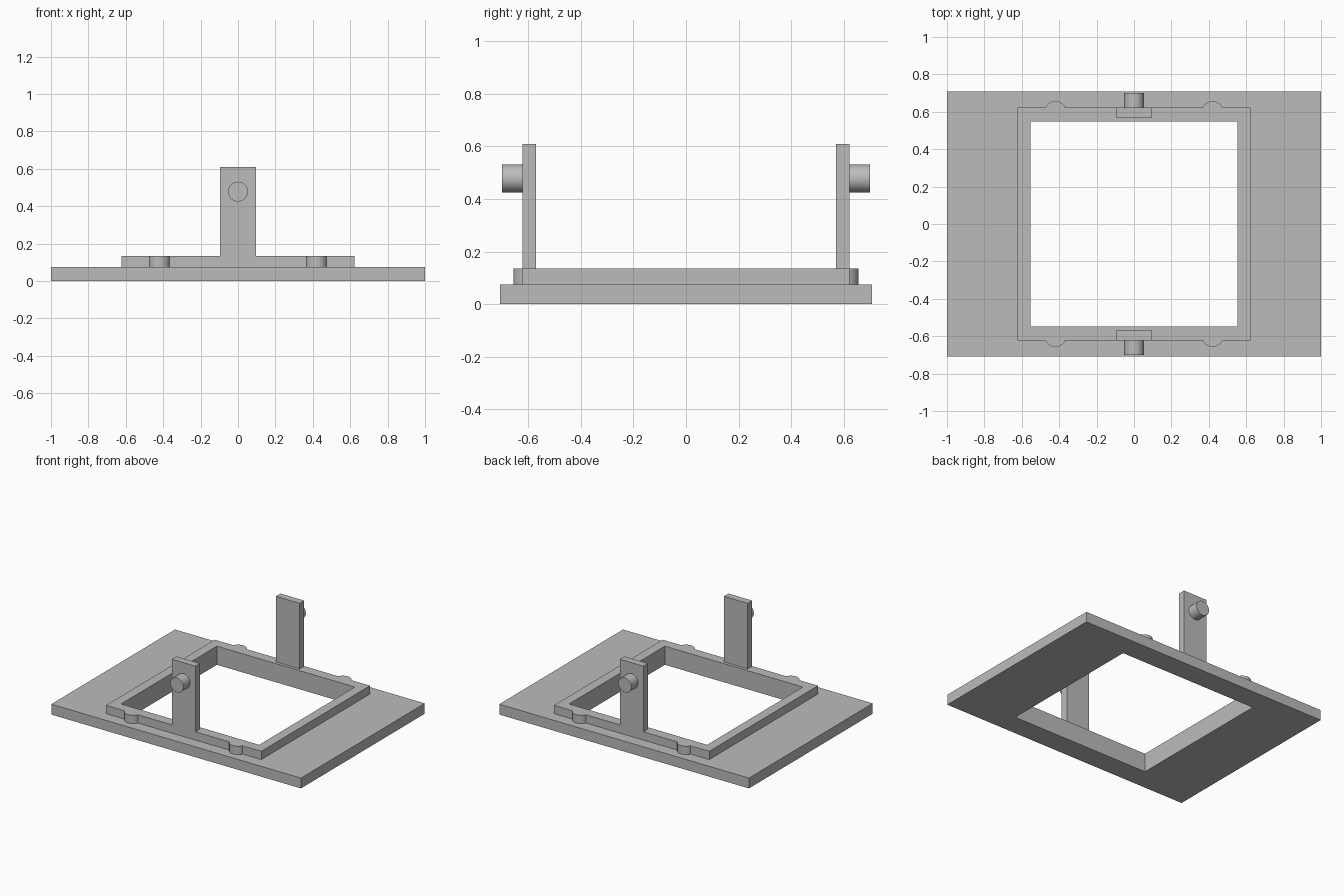
import bpy
import bmesh
import math
from mathutils import Matrix

cube = bpy.data.objects.get("Cube")
if cube:
    bpy.data.objects.remove(cube, do_unlink=True)

# Single grey material
grey = bpy.data.materials.new("plain grey")
grey.use_nodes = True
colour = (0.5, 0.5, 0.5, 1)
grey.diffuse_color = colour
grey.node_tree.nodes["Principled BSDF"].inputs["Base Color"].default_value = colour


def finish(name, bm):
    bmesh.ops.recalc_face_normals(bm, faces=bm.faces)
    mesh = bpy.data.meshes.new(name)
    bm.to_mesh(mesh)
    bm.free()
    mesh.materials.append(grey)
    obj = bpy.data.objects.new(name, mesh)
    bpy.context.collection.objects.link(obj)
    return obj


def rectangle(x, y):
    return [(-x, -y), (x, -y), (x, y), (-x, y)]


def plate(name, outlines, z0, z1):
    """Upright walls along each outline, capped between the outlines."""
    bm = bmesh.new()
    caps = ([], [])
    for points in outlines:
        low, high = [[bm.verts.new((x, y, z)) for x, y in points] for z in (z0, z1)]
        for i in range(len(points)):
            bm.faces.new((low[i - 1], low[i], high[i], high[i - 1]))
            for cap, ring in zip(caps, (low, high)):
                cap.append(bm.edges.get((ring[i - 1], ring[i])))
    for cap in caps:
        bmesh.ops.triangle_fill(bm, edges=cap, use_beauty=True, normal=(0, 0, 1))
    return finish(name, bm)


def box(name, x0, x1, y0, y1, z0, z1):
    bm = bmesh.new()
    centre = ((x0 + x1) / 2, (y0 + y1) / 2, (z0 + z1) / 2)
    size = (x1 - x0, abs(y1 - y0), z1 - z0)
    bmesh.ops.create_cube(bm, size=1, matrix=Matrix.Translation(centre) @ Matrix.Diagonal((*size, 1)))
    return finish(name, bm)


def smooth(obj):
    bpy.ops.object.select_all(action="DESELECT")
    obj.select_set(True)
    bpy.context.view_layer.objects.active = obj
    bpy.ops.object.shade_smooth_by_angle(angle=math.radians(30))


BASE_TOP, RIM_TOP, RIM = 0.075, 0.135, 0.622
opening = rectangle(0.553, 0.548)

# Base plate with the opening
plate("base_plate", [rectangle(1, 0.708), opening], 0, BASE_TOP)

# Raised rim with two rounded bumps along the front and back
BUMP_X, BUMP_R, BUMP_Y = 0.42, 0.058, 0.599
half_angle = math.acos((RIM - BUMP_Y) / BUMP_R)
half_outline = [(-RIM, -RIM)]
for cx in (-BUMP_X, BUMP_X):
    for i in range(17):
        a = half_angle * (i / 8 - 1)
        half_outline.append((cx + BUMP_R * math.sin(a), -BUMP_Y - BUMP_R * math.cos(a)))
half_outline.append((RIM, -RIM))
outline = half_outline + [(-x, -y) for x, y in half_outline]
smooth(plate("raised_rim", [outline, opening], BASE_TOP, RIM_TOP))

# Upright posts with outward pivot pegs
for side, s in (("front", -1), ("back", 1)):
    box(side + "_post", -0.095, 0.095, s * 0.57, s * RIM, RIM_TOP, 0.61)
    bm = bmesh.new()
    place = Matrix.Translation((0, s * 0.661, 0.478)) @ Matrix.Rotation(math.pi / 2, 4, "X")
    bmesh.ops.create_cone(bm, cap_ends=True, segments=40, radius1=0.053,
                          radius2=0.053, depth=0.078, matrix=place)
    smooth(finish(side + "_peg", bm))
